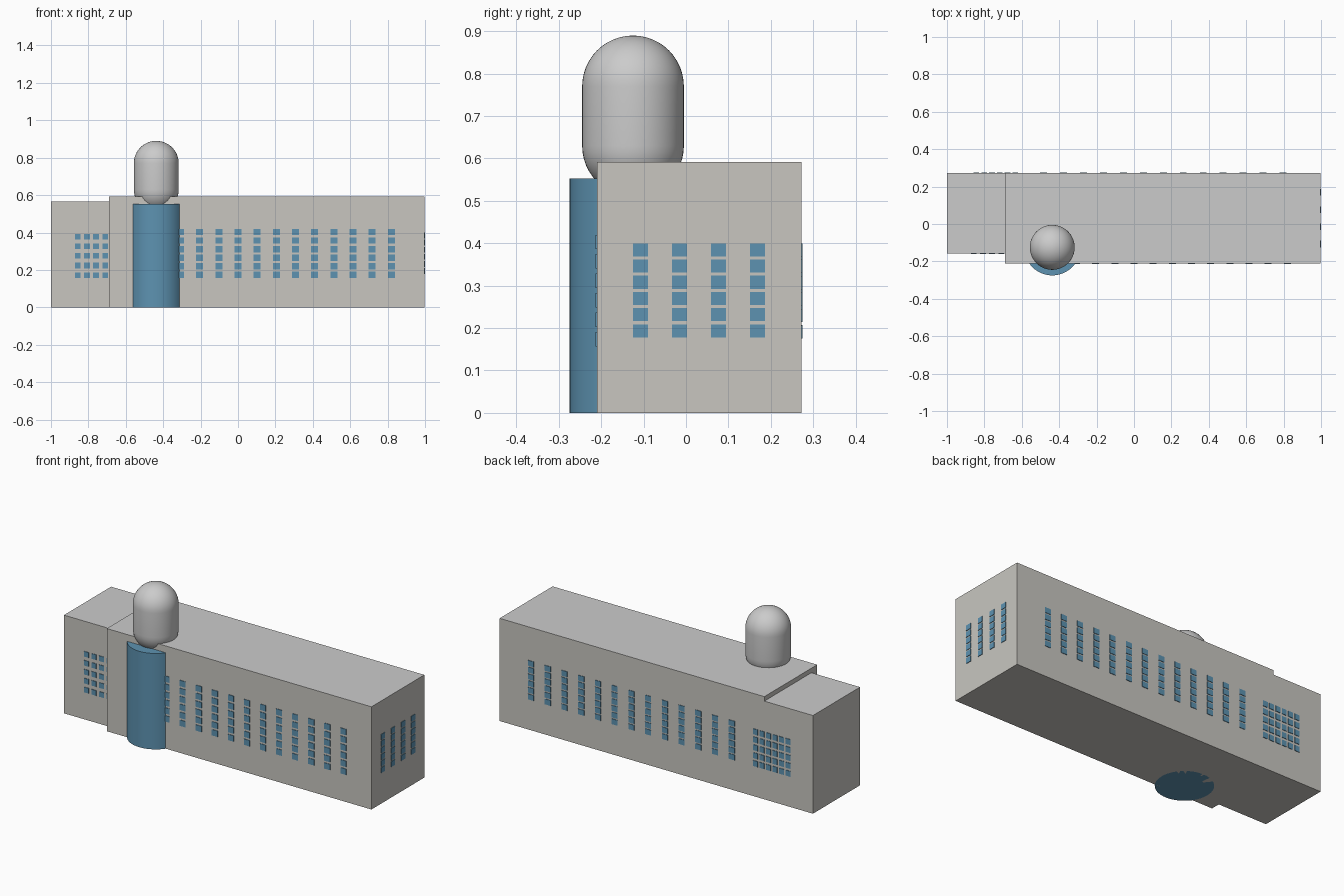
import bpy, bmesh, math
from mathutils import Matrix, Vector

if "Cube" in bpy.data.objects:
    bpy.data.objects.remove(bpy.data.objects["Cube"])


def material(name, rgb):
    m = bpy.data.materials.new(name)
    m.diffuse_color = (*rgb, 1)
    m.use_nodes = True
    m.node_tree.nodes["Principled BSDF"].inputs["Base Color"].default_value = m.diffuse_color
    return m


wall = material("wall", (0.58, 0.565, 0.53))
roof = material("roof", (0.6, 0.6, 0.6))
glass = material("glass", (0.11, 0.29, 0.44))


def add_box(bm, lo, hi):
    lo, hi = Vector(lo), Vector(hi)
    mat = Matrix.Translation((lo + hi) / 2) @ Matrix.Diagonal((*(hi - lo), 1))
    bmesh.ops.create_cube(bm, size=1, matrix=mat)


def finish(name, bm, *mats):
    me = bpy.data.meshes.new(name)
    bm.normal_update()
    for f in bm.faces:
        if len(mats) > 1 and f.normal.z > 0.9:
            f.material_index = 1
    bm.to_mesh(me)
    bm.free()
    for m in mats:
        me.materials.append(m)
    ob = bpy.data.objects.new(name, me)
    bpy.context.collection.objects.link(ob)
    return ob


def block(name, lo, hi):
    bm = bmesh.new()
    add_box(bm, lo, hi)
    finish(name, bm, wall, roof)


def windows(name, cols, width, z0, z1, rows, height, face, at, out):
    """Grid of thin panes on a wall; face is the wall's normal axis."""
    bm = bmesh.new()
    pitch = (z1 - z0 - height) / (rows - 1)
    for c in cols:
        for r in range(rows):
            z = z0 + r * pitch
            a, b = sorted((at - out * 0.01, at + out * 0.003))
            if face == "y":
                add_box(bm, (c - width / 2, a, z), (c + width / 2, b, z + height))
            else:
                add_box(bm, (a, c - width / 2, z), (b, c + width / 2, z + height))
    finish(name, bm, glass)


def lathe(name, profile, centre, steps, mat=None):
    bm = bmesh.new()
    vs = [bm.verts.new((r, 0, z)) for r, z in profile]
    es = [bm.edges.new(p) for p in zip(vs, vs[1:])]
    bmesh.ops.spin(bm, geom=vs + es, cent=(0, 0, 0), axis=(0, 0, 1),
                   angle=2 * math.pi, steps=steps)
    bmesh.ops.remove_doubles(bm, verts=bm.verts, dist=1e-5)
    bmesh.ops.recalc_face_normals(bm, faces=bm.faces)
    bmesh.ops.translate(bm, verts=bm.verts, vec=(*centre, 0))
    ob = finish(name, bm, *([mat] if mat else []))
    bpy.ops.object.select_all(action="DESELECT")
    ob.select_set(True)
    bpy.context.view_layer.objects.active = ob
    bpy.ops.object.shade_smooth_by_angle(angle=math.radians(30))


# building volumes
block("main_block", (-0.69, -0.21, 0), (0.998, 0.272, 0.592))
block("side_wing", (-1, -0.157, 0), (-0.69, 0.272, 0.566))

# window grids on each wall
windows("front_windows", [0.82 - 0.1025 * i for i in range(12)], 0.037,
        0.157, 0.42, 6, 0.034, "y", -0.21, -1)
windows("wing_front_windows", [-0.856 + 0.0485 * i for i in range(4)], 0.03,
        0.157, 0.393, 5, 0.03, "y", -0.157, -1)
windows("end_windows", [-0.107 + 0.092 * i for i in range(4)], 0.035,
        0.178, 0.40, 6, 0.031, "x", 0.998, 1)
windows("back_windows", [0.797 - 0.1067 * i for i in range(13)], 0.037,
        0.175, 0.40, 6, 0.031, "y", 0.272, 1)
windows("wing_back_windows", [-0.635 - 0.0415 * i for i in range(6)], 0.03,
        0.175, 0.39, 5, 0.032, "y", 0.272, 1)

# round glass stair tower
centre = (-0.437, -0.125)
lathe("glass_tower", [(0, 0), (0.15, 0), (0.15, 0.553), (0, 0.553)],
      centre, 48, glass)

# rounded tank above the tower
n = 12
quarter = [math.pi / 2 * i / n for i in range(n + 1)]
capsule = [(0.12 * math.sin(a), 0.63 - 0.12 * math.cos(a)) for a in quarter]
capsule += [(0.12 * math.cos(a), 0.77 + 0.12 * math.sin(a)) for a in quarter]
lathe("roof_capsule", capsule, centre, 48)
